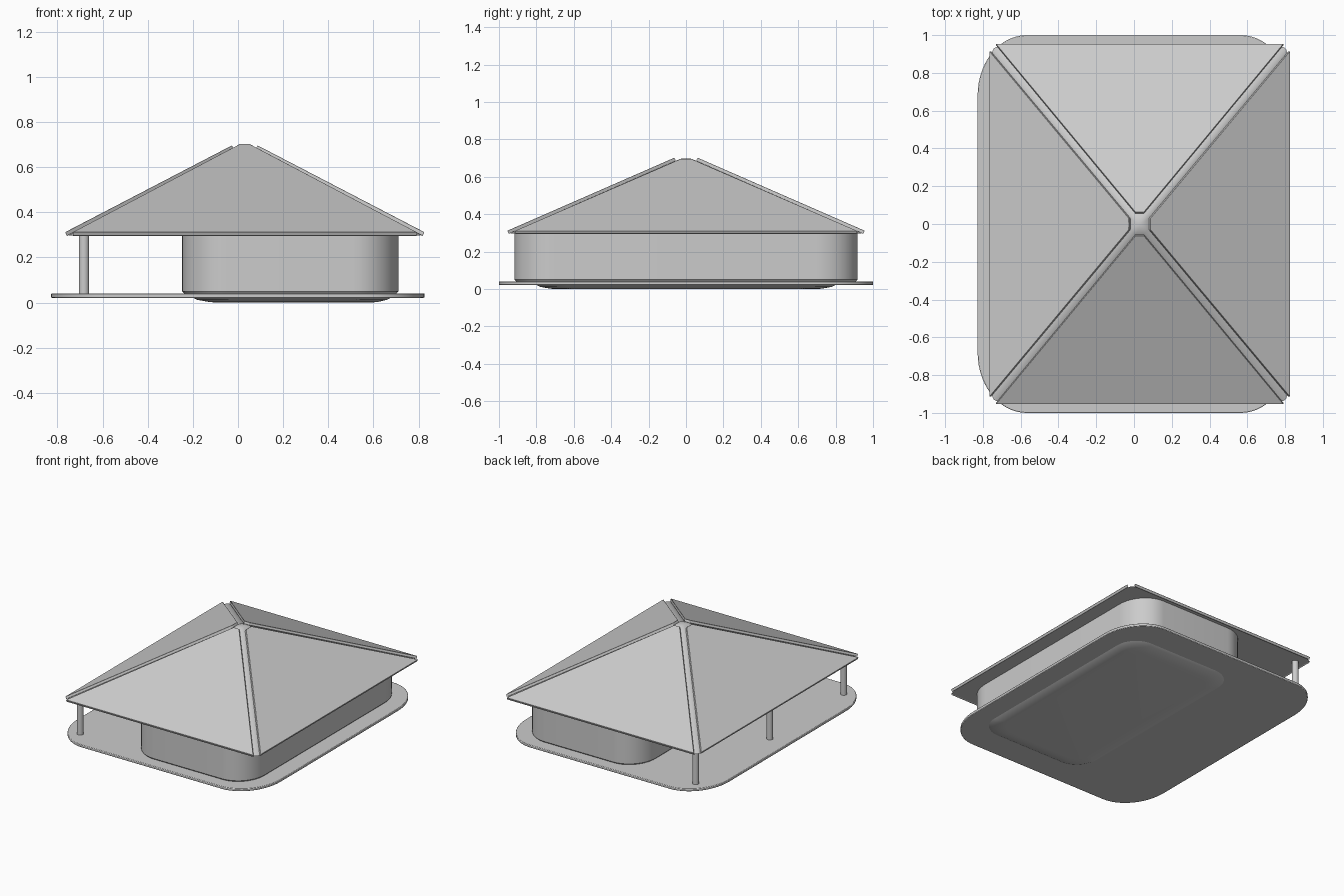
import bpy, bmesh, math
from mathutils import Vector

if "Cube" in bpy.data.objects:
    bpy.data.objects.remove(bpy.data.objects["Cube"])

CX = 0.03  # roof centre in x


def finish(name, bm, angle=35, bevel=0.0):
    bmesh.ops.recalc_face_normals(bm, faces=bm.faces)
    me = bpy.data.meshes.new(name)
    bm.to_mesh(me)
    bm.free()
    ob = bpy.data.objects.new(name, me)
    bpy.context.collection.objects.link(ob)
    if bevel:
        m = ob.modifiers.new("bevel", 'BEVEL')
        m.width, m.segments, m.limit_method = bevel, 2, 'ANGLE'
        m.angle_limit = math.radians(40)
    bpy.context.view_layer.objects.active = ob
    ob.select_set(True)
    bpy.ops.object.shade_smooth_by_angle(angle=math.radians(angle))
    ob.select_set(False)
    return ob


def rounded(x0, x1, hy, rx, ry, z, n=14):
    """Ring of points on a rectangle with elliptical corners."""
    pts = []
    corners = ((x1 - rx, hy - ry), (x0 + rx, hy - ry),
               (x0 + rx, ry - hy), (x1 - rx, ry - hy))
    for i, (cx, cy) in enumerate(corners):
        for k in range(n + 1):
            a = math.pi / 2 * (i + k / n)
            pts.append((cx + rx * math.cos(a), cy + ry * math.sin(a), z))
    return pts


def loft(name, rings, **kw):
    bm = bmesh.new()
    vs = [[bm.verts.new(p) for p in r] for r in rings]
    n = len(vs[0])
    for a, b in zip(vs, vs[1:]):
        for i in range(n):
            j = (i + 1) % n
            bm.faces.new((a[i], a[j], b[j], b[i]))
    bm.faces.new(vs[0][::-1])
    bm.faces.new(vs[-1])
    return finish(name, bm, **kw)


# Floor plate and the shallow raised panel beneath it
loft("floor_plate", [rounded(-0.828, 0.826, 1.0, 0.26, 0.32, z) for z in (0.021, 0.041)],
     bevel=0.004)
loft("underside_panel", [rounded(-0.20, 0.68, 0.80, 0.16, 0.16, 0.022),
                         rounded(-0.18, 0.66, 0.78, 0.15, 0.15, 0.012),
                         rounded(-0.13, 0.62, 0.73, 0.13, 0.13, 0.003),
                         rounded(-0.10, 0.59, 0.70, 0.12, 0.12, 0.0)])

# Enclosed room with rounded corners
loft("room_walls", [rounded(-0.238, 0.702, 0.908, 0.19, 0.21, 0.04),
                    rounded(-0.247, 0.711, 0.917, 0.20, 0.22, 0.05),
                    rounded(-0.247, 0.711, 0.917, 0.20, 0.22, 0.305)])

# Three porch posts
for i, y in enumerate((-0.86, 0.0, 0.86)):
    bm = bmesh.new()
    bmesh.ops.create_cone(bm, cap_ends=True, segments=24, radius1=0.023,
                          radius2=0.023, depth=0.27)
    bmesh.ops.translate(bm, verts=bm.verts, vec=(-0.682, y, 0.17))
    finish(f"porch_post_{i + 1}", bm)

# Roof core: pyramid with softened hips and a domed tip
SX, SY = 0.52, 0.437  # slopes of the side and front panels


def roof_ring(hx, hy, c, z):
    return rounded(CX - hx, CX + hx, hy, c, c, z, n=4)


loft("roof_core", [roof_ring(0.779, 0.937, 0.025, 0.298),
                   roof_ring(0.06, 0.07, 0.025, 0.674),
                   roof_ring(0.042, 0.05, 0.025, 0.688),
                   roof_ring(0.022, 0.026, 0.018, 0.697),
                   roof_ring(0.006, 0.007, 0.005, 0.699)])


# Four raised roof panels
def panel(name, axis, sign, eave, eave_half, tip, tip_half, slope, z_eave):
    thick = 0.019
    s = math.hypot(1, slope)
    nrm = Vector((slope / s, 0, 1 / s)) * thick
    bm = bmesh.new()
    z_tip = z_eave + slope * (eave - tip)
    outline = [(eave, -eave_half, z_eave), (eave, eave_half, z_eave),
               (tip, tip_half, z_tip), (tip, -tip_half, z_tip)]
    low = [bm.verts.new(p) for p in outline]
    high = [bm.verts.new(Vector(p) + nrm) for p in outline]
    bm.faces.new(low)
    bm.faces.new(high)
    for i in range(4):
        j = (i + 1) % 4
        bm.faces.new((low[i], low[j], high[j], high[i]))
    for v in bm.verts:
        a, b, z = v.co
        v.co = (CX + sign * a, b, z) if axis == 'x' else (CX + b, sign * a, z)
    finish(name, bm, angle=20, bevel=0.002)


for sign, sx, sy in ((-1, "left", "front"), (1, "right", "back")):
    panel(f"roof_panel_{sx}", 'x', sign, 0.787, 0.915, 0.048, 0.03, SX, 0.295)
    panel(f"roof_panel_{sy}", 'y', sign, 0.947, 0.762, 0.054, 0.022, SY, 0.295)
